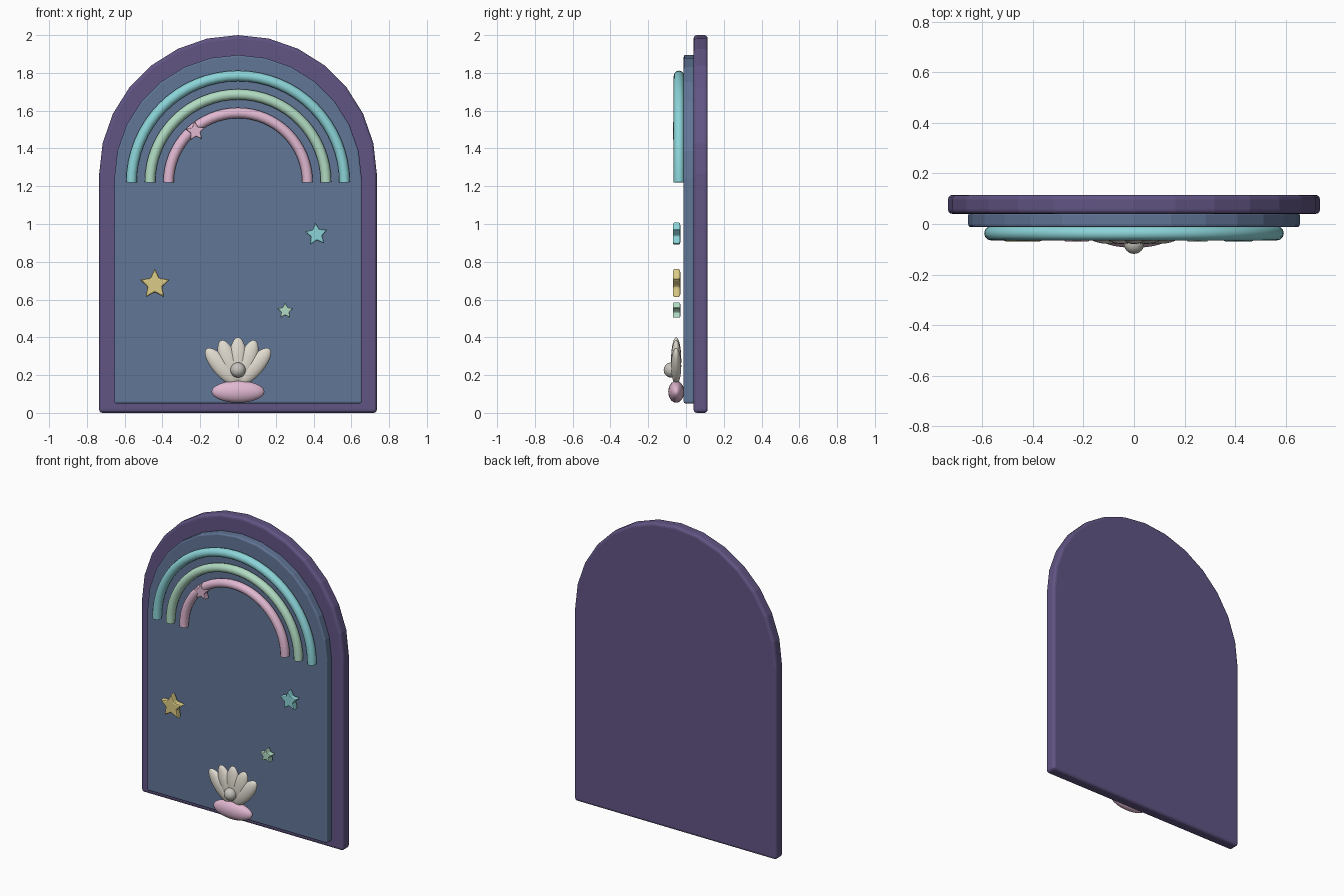
import bpy
import bmesh
from math import sin, cos, pi, radians
from mathutils import Vector

cube = bpy.data.objects.get("Cube")
if cube:
    bpy.data.objects.remove(cube, do_unlink=True)


def material(name, rgb):
    m = bpy.data.materials.new(name)
    m.use_nodes = True
    m.diffuse_color = (*rgb, 1)
    m.node_tree.nodes["Principled BSDF"].inputs["Base Color"].default_value = (*rgb, 1)
    return m


PURPLE = material("deep purple", (0.12, 0.09, 0.23))
BLUE = material("slate blue", (0.12, 0.18, 0.31))
TEAL = material("teal", (0.26, 0.66, 0.69))
MINT = material("mint", (0.44, 0.71, 0.54))
PINK = material("pink", (0.75, 0.48, 0.64))
GOLD = material("soft gold", (0.71, 0.60, 0.24))
IVORY = material("ivory", (0.75, 0.71, 0.63))
PEARL = material("pearl grey", (0.56, 0.54, 0.50))


def link(name, data, mat):
    data.materials.append(mat)
    obj = bpy.data.objects.new(name, data)
    bpy.context.collection.objects.link(obj)
    return obj


def slab(name, outline, y_front, y_back, bevel, mat, segments=3):
    """Extrude an x-z outline from front to back, with rounded edges."""
    bm = bmesh.new()
    face = bm.faces.new([bm.verts.new((x, y_front, z)) for x, z in outline])
    ext = bmesh.ops.extrude_face_region(bm, geom=[face])
    moved = [g for g in ext["geom"] if isinstance(g, bmesh.types.BMVert)]
    bmesh.ops.translate(bm, verts=moved, vec=Vector((0, y_back - y_front, 0)))
    bmesh.ops.recalc_face_normals(bm, faces=bm.faces)
    mesh = bpy.data.meshes.new(name)
    bm.to_mesh(mesh)
    bm.free()
    obj = link(name, mesh, mat)
    mod = obj.modifiers.new("rounded_edges", "BEVEL")
    mod.width = bevel
    mod.segments = segments
    mod.limit_method = "ANGLE"
    return obj


def arch(half_width, bottom, spring, steps=14):
    arc = [(half_width * cos(pi * i / steps), spring + half_width * sin(pi * i / steps))
           for i in range(steps + 1)]
    return [(-half_width, bottom), (half_width, bottom)] + arc


def star(name, x, z, radius, mat, tilt=0):
    points = []
    for i in range(10):
        r = radius if i % 2 == 0 else radius * 0.48
        a = radians(tilt) + pi / 2 + i * pi / 5
        points.append((x + r * cos(a), z + r * sin(a)))
    slab(name, points, -0.07, -0.03, radius * 0.1, mat, 2)


def ellipsoid(name, centre, radii, mat, lean=0):
    bpy.ops.mesh.primitive_uv_sphere_add(segments=24, ring_count=16, location=centre,
                                         rotation=(0, lean, 0))
    obj = bpy.context.object
    obj.name = name
    obj.scale = radii
    obj.data.materials.append(mat)
    bpy.ops.object.shade_smooth()
    return obj


def rainbow_band(name, radius, mat, steps=32):
    curve = bpy.data.curves.new(name, "CURVE")
    curve.dimensions = "3D"
    curve.bevel_depth = 0.028
    curve.bevel_resolution = 4
    curve.use_fill_caps = True
    spline = curve.splines.new("POLY")
    spline.points.add(steps)
    for i, p in enumerate(spline.points):
        a = pi * i / steps
        p.co = (radius * cos(a), -0.037, 1.22 + radius * sin(a), 1)
    spline.use_smooth = True
    link(name, curve, mat)


# Arched backing and raised panel
slab("arched_frame", arch(0.735, 0, 1.265), 0.04, 0.115, 0.018, PURPLE)
slab("arched_panel", arch(0.655, 0.05, 1.24), -0.012, 0.045, 0.01, BLUE)

# Rainbow
rainbow_band("rainbow_outer", 0.564, TEAL)
rainbow_band("rainbow_middle", 0.466, MINT)
rainbow_band("rainbow_inner", 0.368, PINK)

# Stars
star("gold_star", -0.44, 0.68, 0.085, GOLD)
star("teal_star", 0.415, 0.945, 0.065, TEAL, 5)
star("mint_star", 0.25, 0.54, 0.046, MINT)
star("pink_star", -0.225, 1.49, 0.055, PINK, 5)

# Scallop shell: fanned ribs, base and pearl
for i in range(-2, 3):
    a = radians(20 * i)
    ellipsoid(f"shell_rib_{i + 3}", (0.14 * sin(a), -0.052, 0.14 + 0.14 * cos(a)),
              (0.047, 0.027, 0.12), IVORY, a)
ellipsoid("shell_base", (0, -0.052, 0.112), (0.14, 0.042, 0.058), PINK)
ellipsoid("pearl", (0, -0.078, 0.227), (0.04, 0.04, 0.04), PEARL)
